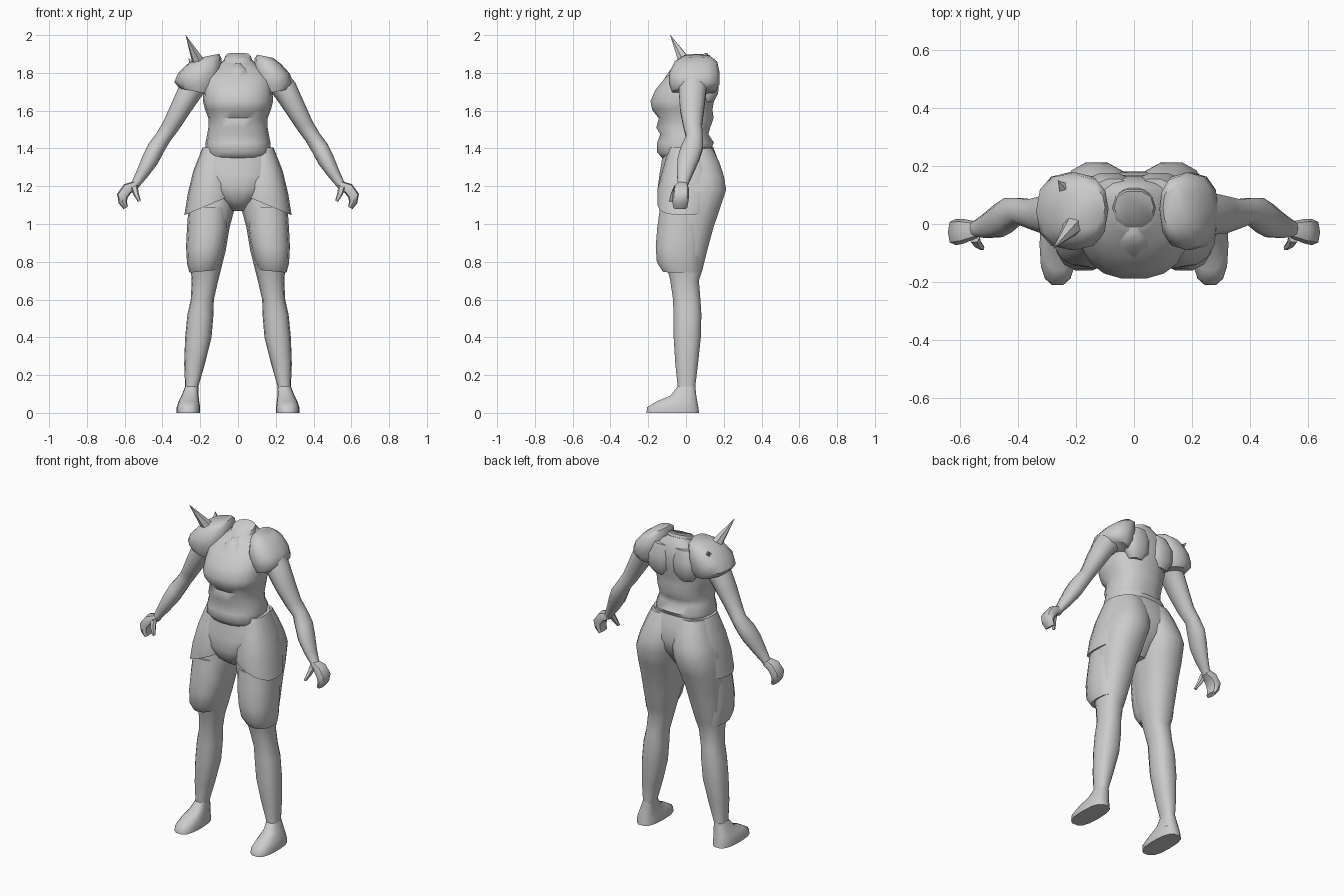
import bpy, bmesh, math
from mathutils import Vector

grey = bpy.data.materials.new("plain_grey")
grey.diffuse_color = (0.6, 0.6, 0.6, 1)


def finish(name, bm, mirror=False):
    bmesh.ops.recalc_face_normals(bm, faces=bm.faces)
    me = bpy.data.meshes.new(name)
    bm.to_mesh(me)
    bm.free()
    me.materials.append(grey)
    me.shade_smooth()
    me.set_sharp_from_angle(angle=math.radians(50))
    ob = bpy.data.objects.new(name, me)
    bpy.context.collection.objects.link(ob)
    if mirror:
        ob.modifiers.new("mirror", 'MIRROR')
    return ob


def loft(name, rings, n=14, e=0.85, mirror=False):
    """Skin closed rings given as (centre, u, v) and cap both ends."""
    bm = bmesh.new()
    rows = []
    for c, u, v in rings:
        c, u, v = Vector(c), Vector(u), Vector(v)
        row = []
        for i in range(n):
            a = 2 * math.pi * i / n
            ca, sa = math.cos(a), math.sin(a)
            row.append(bm.verts.new(c + u * math.copysign(abs(ca) ** e, ca)
                                    + v * math.copysign(abs(sa) ** e, sa)))
        rows.append(row)
    for a, b in zip(rows, rows[1:]):
        for i in range(n):
            j = (i + 1) % n
            bm.faces.new((a[i], a[j], b[j], b[i]))
    bm.faces.new(rows[0])
    bm.faces.new(rows[-1])
    return finish(name, bm, mirror)


def level(x0, x1, y0, y1, z, tx=0, ty=0):
    """Horizontal ring from its x and y extents, with slopes along x and y."""
    rx, ry = (x1 - x0) / 2, (y1 - y0) / 2
    return ((x0 + x1) / 2, (y0 + y1) / 2, z), (rx, 0, tx * rx), (0, ry, ty * ry)


def limb(pts):
    """Rings across a path in the xz plane: (x, y, z, half width, half depth)."""
    out = []
    for i, (x, y, z, r, d) in enumerate(pts):
        a, b = pts[max(i - 1, 0)], pts[min(i + 1, len(pts) - 1)]
        t = Vector((b[0] - a[0], 0, b[2] - a[2])).normalized()
        out.append(((x, y, z), (-t.z * r, 0, t.x * r), (0, d, 0)))
    return out


# Torso with waist creases, chest, sloping shoulders and neck stump
loft("torso", [level(-w, w, f, b, z, 0, t) for w, f, b, z, t in (
    (.150, -.12, .11, 1.34, 0), (.170, -.155, .125, 1.38, 0),
    (.172, -.155, .15, 1.43, 0), (.163, -.138, .12, 1.475, 0),
    (.157, -.159, .13, 1.51, 0), (.157, -.146, .148, 1.56, 0),
    (.174, -.182, .142, 1.605, 0), (.186, -.19, .15, 1.65, 0),
    (.182, -.165, .16, 1.71, 0), (.185, -.115, .165, 1.77, 0),
    (.15, -.07, .155, 1.82, .1), (.085, -.035, .14, 1.855, .2),
    (.07, -.02, .125, 1.87, .3))], n=18)
# Collar raised at the back of the neck
loft("collar", [level(-.082, .082, -.03, .135, 1.84, 0, .2),
                level(-.068, .068, 0, .115, 1.89, 0, .3)], n=10)
# Breastbone plate below the throat
loft("throat_plate", [level(-.08, .08, -.115, .04, 1.77),
                      level(-.055, .055, -.08, .04, 1.82),
                      level(-.015, .015, -.045, .04, 1.85)], n=8)
# Shoulder blades
loft("back_plate", [level(.04, .13, .08, .147, 1.645), level(.01, .165, .08, .172, 1.69),
                    level(0, .17, .08, .178, 1.77), level(.01, .13, .08, .157, 1.84)],
     n=10, e=.9, mirror=True)

# Pelvis, narrowing to a wedge between the skirt plates
loft("pelvis", [level(-w, w, f, b, z, 0, t) for w, f, b, z, t in (
    (.183, -.125, .145, 1.39, .15), (.207, -.133, .17, 1.33, .08),
    (.23, -.143, .182, 1.26, 0), (.19, -.152, .165, 1.19, 0),
    (.09, -.13, .11, 1.12, 0), (.045, -.06, .07, 1.07, 0))], n=18)

# Legs from waist and buttock to ankle
loft("leg", [level(*r) for r in (
    (0, .182, -.08, .142, 1.40), (-.015, .208, -.09, .178, 1.33),
    (-.015, .238, -.11, .205, 1.25),
    (.0, .258, -.12, .216, 1.18), (.018, .265, -.13, .182, 1.08),
    (.045, .262, -.135, .148, .98), (.065, .26, -.13, .115, .86),
    (.09, .25, -.10, .09, .76), (.105, .245, -.085, .07, .70),
    (.128, .25, -.07, .078, .60), (.13, .268, -.068, .083, .52),
    (.14, .28, -.067, .08, .40), (.175, .285, -.058, .065, .26),
    (.21, .28, -.045, .05, .14), (.21, .285, -.05, .055, .06))], mirror=True)
# Flared skirt plates over the hips, longest on the outside
loft("hip_plate", [level(*r) for r in (
    (.05, .188, -.09, .10, 1.405), (.04, .237, -.123, .14, 1.29, -.1),
    (.025, .266, -.15, .155, 1.19, -.25), (.03, .284, -.15, .12, 1.10, -.42))],
    n=16, mirror=True)
# Thigh plates
loft("thigh_plate", [level(*r) for r in (
    (.05, .262, -.14, .10, 1.09), (.05, .27, -.155, .10, .98),
    (.068, .275, -.163, .092, .88), (.085, .27, -.157, .085, .80, -.1),
    (.105, .257, -.125, .08, .75, -.1))], n=14, mirror=True)
# Feet, sole to ankle
loft("foot", [level(*r) for r in (
    (.2, .325, -.212, .072, 0), (.2, .325, -.208, .068, .03),
    (.205, .315, -.16, .062, .06), (.208, .30, -.085, .056, .09),
    (.212, .28, -.045, .05, .14))], n=14, e=.75, mirror=True)

# Arms from shoulder to wrist
loft("arm", limb((
    (.17, .045, 1.80, .07, .08), (.25, .035, 1.71, .066, .076), (.305, .032, 1.61, .055, .067),
    (.355, .035, 1.52, .046, .052), (.395, .045, 1.46, .042, .046),
    (.435, .03, 1.40, .046, .062), (.465, .012, 1.34, .045, .06), (.505, -.005, 1.27, .034, .045),
    (.54, -.015, 1.215, .024, .03), (.555, -.02, 1.195, .024, .028))), n=10, e=.95, mirror=True)
# Palm and bent fingers
loft("hand", limb((
    (.54, -.02, 1.205, .024, .028), (.585, -.025, 1.187, .03, .042),
    (.612, -.028, 1.15, .03, .045), (.61, -.03, 1.115, .022, .042),
    (.595, -.03, 1.085, .013, .036))), n=8, e=.7, mirror=True)
loft("thumb", limb((
    (.55, -.045, 1.20, .02, .02), (.54, -.065, 1.16, .015, .017),
    (.522, -.082, 1.12, .008, .009))), n=6, mirror=True)

# Shoulder pads; the spiked one is wider
for name, s, k in (("shoulder_pad", 1, 0), ("spiked_shoulder_pad", -1, .045)):
    loft(name, [level(*(sorted((s * a, s * (b + k * q)))), f, g, z, s * t) for a, b, f, g, z, q, t in (
        (.13, .27, -.075, .155, 1.70, .9, .2), (.105, .292, -.09, .178, 1.74, 1, .1),
        (.088, .275, -.09, .178, 1.80, 1, -.05), (.088, .23, -.06, .165, 1.86, 1, -.2),
        (.10, .185, -.015, .13, 1.888, 1, -.2))], n=12)


def spike(name, base, tip, r, n=6):
    d = (Vector(tip) - Vector(base)).normalized()
    u = d.orthogonal().normalized()
    v = d.cross(u)
    loft(name, [(base, u * r, v * r), (tip, u * .001, v * .001)], n=n, e=1)


# Large horn and small stud on the wider pad
spike("shoulder_spike", (-.195, .01, 1.83), (-.277, -.083, 2.0), .042)
spike("shoulder_stud", (-.23, .11, 1.83), (-.262, .15, 1.875), .03, 4)
